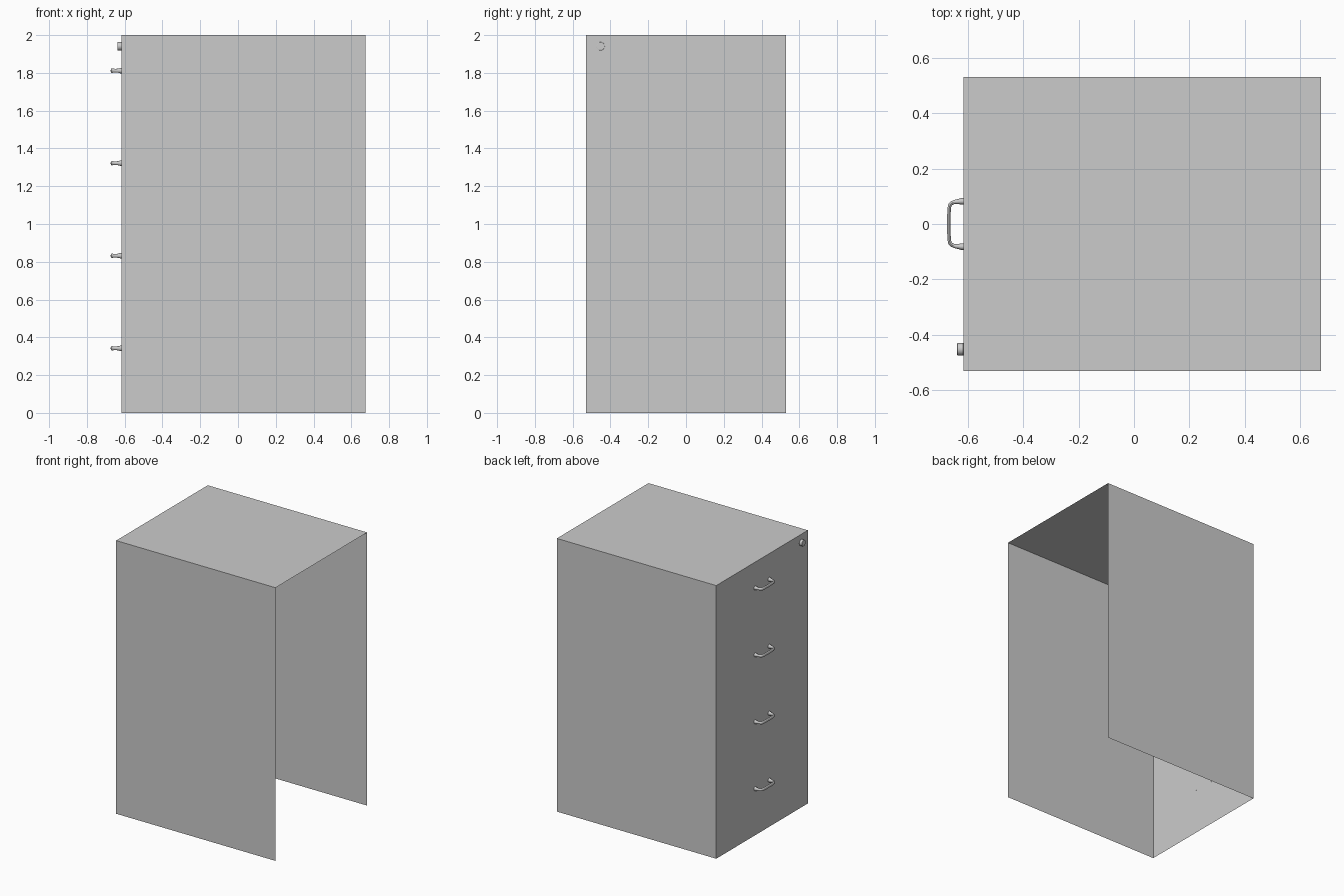
import bpy, bmesh, math
from mathutils import Vector

if "Cube" in bpy.data.objects:
    bpy.data.objects.remove(bpy.data.objects["Cube"])

X0, X1, Y, H = -0.616, 0.675, 0.53, 2.0


def finish(bm, name, smooth=False):
    me = bpy.data.meshes.new(name)
    bm.to_mesh(me)
    bm.free()
    ob = bpy.data.objects.new(name, me)
    bpy.context.collection.objects.link(ob)
    if smooth:
        bpy.context.view_layer.objects.active = ob
        ob.select_set(True)
        bpy.ops.object.shade_smooth_by_angle(angle=math.radians(40))
        ob.select_set(False)
    return ob


# Cabinet shell: thin sheets, open at the +x end and underneath
bm = bmesh.new()
bmesh.ops.create_cube(bm, size=1)
for v in bm.verts:
    v.co = (X1 if v.co.x > 0 else X0, Y if v.co.y > 0 else -Y, H if v.co.z > 0 else 0)
bm.normal_update()
bmesh.ops.delete(bm, geom=[f for f in bm.faces if f.normal.x > 0.5 or f.normal.z < -0.5],
                 context='FACES_ONLY')
finish(bm, "cabinet_shell")


# Drawer handles: (x, y, half width, half height) for half of the bow, then mirrored
half = [(-0.614, 0.082, 0.0125, 0.0155), (-0.622, 0.082, 0.0120, 0.0145),
        (-0.632, 0.081, 0.0095, 0.0115), (-0.646, 0.080, 0.0075, 0.0095),
        (-0.657, 0.076, 0.0070, 0.0100), (-0.664, 0.069, 0.0065, 0.0110),
        (-0.667, 0.057, 0.0062, 0.0115), (-0.668, 0.030, 0.0062, 0.0115)]
path = half + [(x, -y, w, h) for x, y, w, h in reversed(half)]
SIDES = 12


def handle(name, z):
    bm = bmesh.new()
    rings = []
    for i, (x, y, w, h) in enumerate(path):
        a, b = path[max(i - 1, 0)], path[min(i + 1, len(path) - 1)]
        t = Vector((b[0] - a[0], b[1] - a[1], 0)).normalized()
        side = Vector((-t.y, t.x, 0))
        ring = []
        for k in range(SIDES):
            ang = math.tau * k / SIDES
            ring.append(bm.verts.new(Vector((x, y, z)) + side * (w * math.cos(ang))
                                     + Vector((0, 0, h * math.sin(ang)))))
        rings.append(ring)
    for r, s in zip(rings, rings[1:]):
        for k in range(SIDES):
            j = (k + 1) % SIDES
            bm.faces.new((r[k], r[j], s[j], s[k]))
    bm.faces.new(rings[0])
    bm.faces.new(rings[-1])
    bmesh.ops.recalc_face_normals(bm, faces=bm.faces)
    finish(bm, name, True)


for n in range(4):
    handle(f"drawer_handle_{n + 1}", 0.342 + 0.49 * n)

# Lock barrel near the top corner
bpy.ops.mesh.primitive_cylinder_add(vertices=24, radius=0.0225, depth=0.023,
                                    location=(-0.6268, -0.452, 1.941),
                                    rotation=(0, math.pi / 2, 0))
lock = bpy.context.object
lock.name = "lock_barrel"
bev = lock.modifiers.new("rim", 'BEVEL')
bev.width = 0.002
bev.segments = 2
bpy.ops.object.shade_smooth_by_angle()
